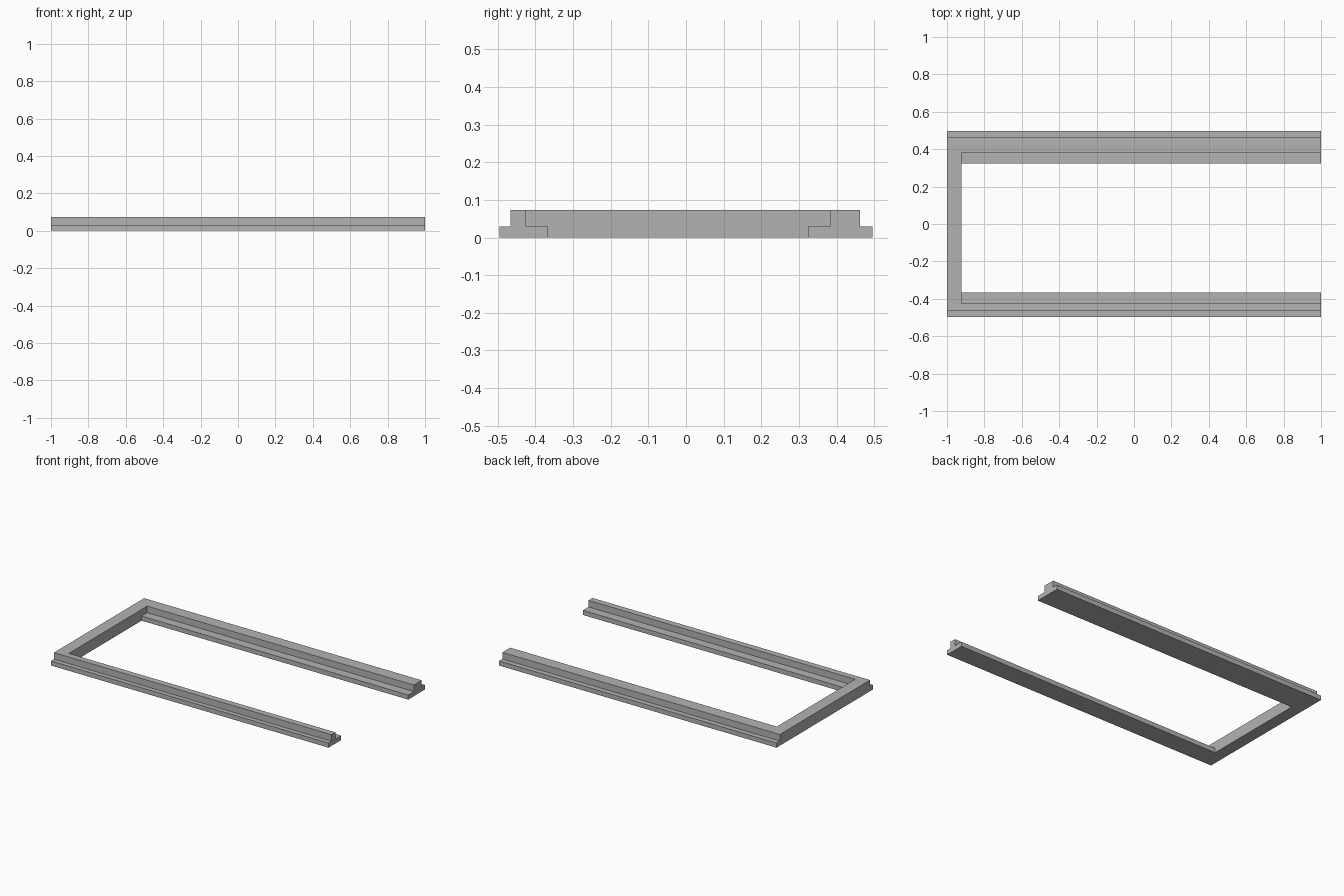
import bpy
import bmesh
import math

default_cube = bpy.data.objects.get("Cube")
if default_cube:
    bpy.data.objects.remove(default_cube, do_unlink=True)

# Main dimensions
END = 1.0
BAR_INNER = -0.922
HEIGHT = 0.073
LIP = 0.03

grey = bpy.data.materials.new("plain grey")
grey.use_nodes = True
colour = (0.45, 0.45, 0.45, 1)
grey.diffuse_color = colour
grey.node_tree.nodes["Principled BSDF"].inputs["Base Color"].default_value = colour


def extrude_along_x(name, profile, x_start, x_end):
    """Sweep a closed (y, z) profile along x into a solid."""
    bm = bmesh.new()
    face = bm.faces.new([bm.verts.new((x_start, y, z)) for y, z in profile])
    swept = bmesh.ops.extrude_face_region(bm, geom=[face])["geom"]
    verts = [v for v in swept if isinstance(v, bmesh.types.BMVert)]
    bmesh.ops.translate(bm, verts=verts, vec=(x_end - x_start, 0, 0))
    bmesh.ops.recalc_face_normals(bm, faces=bm.faces)
    mesh = bpy.data.meshes.new(name)
    bm.to_mesh(mesh)
    bm.free()
    mesh.materials.append(grey)
    obj = bpy.data.objects.new(name, mesh)
    bpy.context.collection.objects.link(obj)
    return obj


def stepped_profile(y0, y1, y2, y3):
    """Raised rib from y1 to y2 on a low base from y0 to y3."""
    return [(y0, 0), (y3, 0), (y3, LIP), (y2, LIP),
            (y2, HEIGHT), (y1, HEIGHT), (y1, LIP), (y0, LIP)]


# Long stepped rails: narrow at the front, wider at the back
front_edges = (-0.496, -0.466, -0.425, -0.367)
back_edges = (0.324, 0.382, 0.462, 0.496)
frame = extrude_along_x("u_frame", stepped_profile(*front_edges), -END, END)
back_rail = extrude_along_x("back_rail", stepped_profile(*back_edges), -END, END)

# Plain crossbar closing one end
y_front, y_back = front_edges[1], back_edges[2]
bar_profile = [(y_front, 0), (y_back, 0), (y_back, HEIGHT), (y_front, HEIGHT)]
crossbar = extrude_along_x("crossbar", bar_profile, -END, BAR_INNER)

# Fuse the three members into one frame
for part in (crossbar, back_rail):
    union = frame.modifiers.new("join " + part.name, "BOOLEAN")
    union.operation = "UNION"
    union.solver = "EXACT"
    union.object = part
bpy.context.view_layer.update()
evaluated = frame.evaluated_get(bpy.context.evaluated_depsgraph_get())
fused = bpy.data.meshes.new_from_object(evaluated)
frame.modifiers.clear()
frame.data = fused
for part in (crossbar, back_rail):
    bpy.data.objects.remove(part, do_unlink=True)

# Merge flat faces so the joints are seamless
bm = bmesh.new()
bm.from_mesh(fused)
bmesh.ops.remove_doubles(bm, verts=bm.verts, dist=0.0001)
bmesh.ops.dissolve_limit(bm, angle_limit=math.radians(1),
                         verts=bm.verts, edges=bm.edges)
bm.to_mesh(fused)
bm.free()
